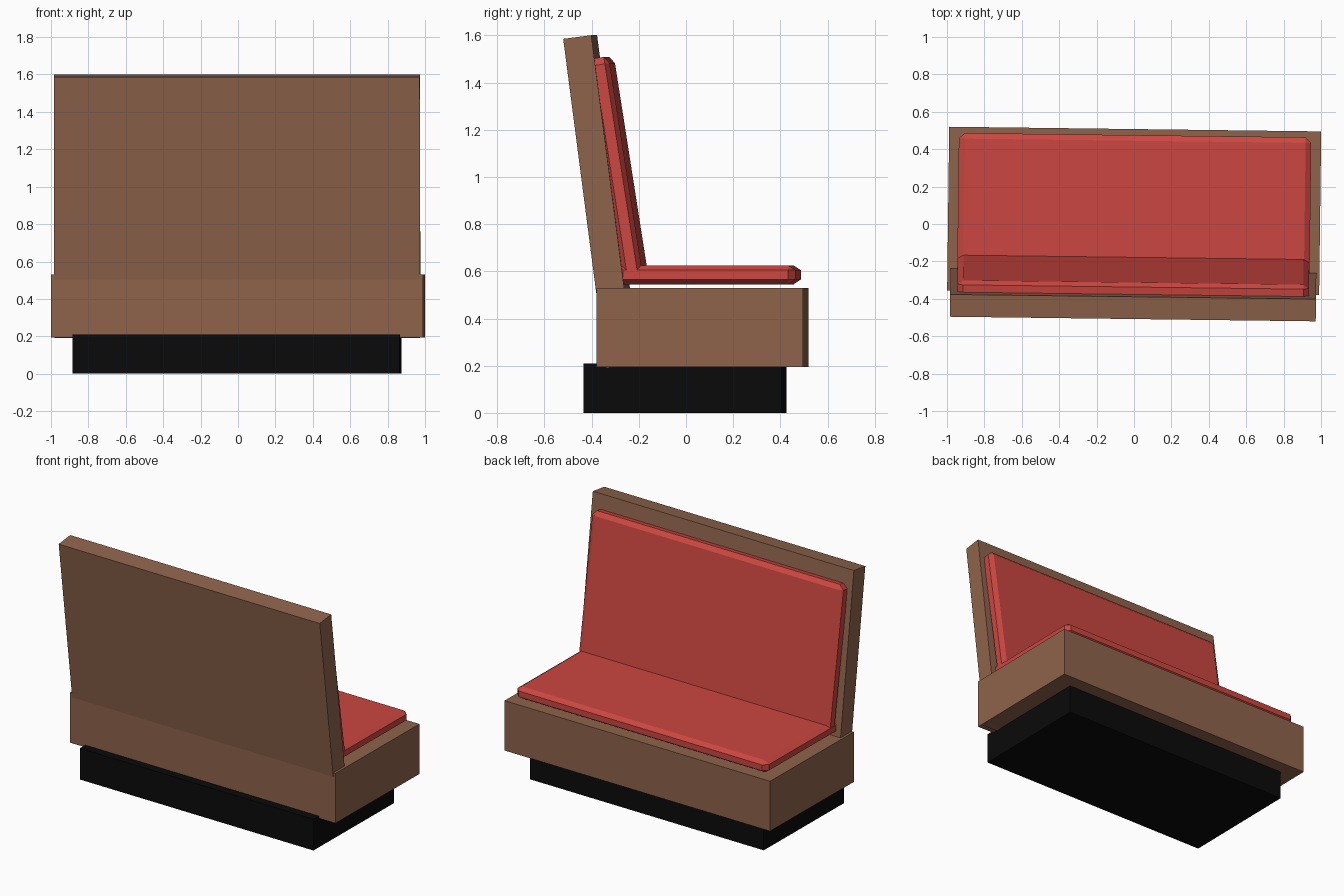
import bpy, bmesh, math
from mathutils import Matrix, Vector

if "Cube" in bpy.data.objects:
    bpy.data.objects.remove(bpy.data.objects["Cube"])

YAW = Matrix.Rotation(math.radians(-0.72), 4, 'Z')  # whole bench is turned slightly


def material(name, rgb):
    m = bpy.data.materials.new(name)
    m.diffuse_color = (*rgb, 1)
    m.use_nodes = True
    m.node_tree.nodes["Principled BSDF"].inputs["Base Color"].default_value = m.diffuse_color
    return m


wood = material("brown wood", (0.27, 0.125, 0.071))
red = material("red upholstery", (0.60, 0.062, 0.052))
black = material("black plinth", (0.003, 0.003, 0.003))


def block(name, size, centre, mat, tilt=0.0, bevel=0.0, squash=1.0):
    """Box, optionally chamfered (chamfer flattened in z by squash) and tilted about x."""
    bm = bmesh.new()
    bmesh.ops.create_cube(bm, size=1)
    bmesh.ops.scale(bm, vec=(size[0], size[1], size[2] / squash), verts=bm.verts)
    if bevel:
        bmesh.ops.bevel(bm, geom=list(bm.edges), offset=bevel, segments=1,
                        affect='EDGES', profile=0.5)
    bmesh.ops.scale(bm, vec=(1, 1, squash), verts=bm.verts)
    bm.transform(YAW @ Matrix.Translation(Vector(centre)) @ Matrix.Rotation(tilt, 4, 'X'))
    me = bpy.data.meshes.new(name)
    bm.to_mesh(me)
    bm.free()
    me.materials.append(mat)
    ob = bpy.data.objects.new(name, me)
    bpy.context.collection.objects.link(ob)
    return ob


# plinth and seat box
block("plinth", (1.75, 0.838, 0.21), (-0.005, -0.005, 0.105), black)
block("seat_box", (1.989, 0.875, 0.335), (0, 0.07, 0.3625), wood)

# leaning back panel, placed from its rear face
a = math.radians(7.4)
n = Vector((0, math.cos(a), math.sin(a)))
rear_mid = Vector((0, (-0.508 - 0.327) / 2, (1.585 + 0.19) / 2))
block("back_panel", (1.956, 0.12, 1.407), rear_mid + n * 0.06, wood, tilt=a)

# seat cushion
block("seat_cushion", (1.884, 0.76, 0.08), (0, 0.095, 0.585), red,
      bevel=0.03, squash=0.67)

# back cushion, a flat cushion stood up and placed from its front face
b = math.radians(8.9)
n = Vector((0, math.cos(b), math.sin(b)))
front_mid = Vector((0, -0.244, 1.045))
block("back_cushion", (1.88, 0.945, 0.085), front_mid - n * 0.0425, red,
      tilt=math.radians(90) + b, bevel=0.03, squash=0.67)
